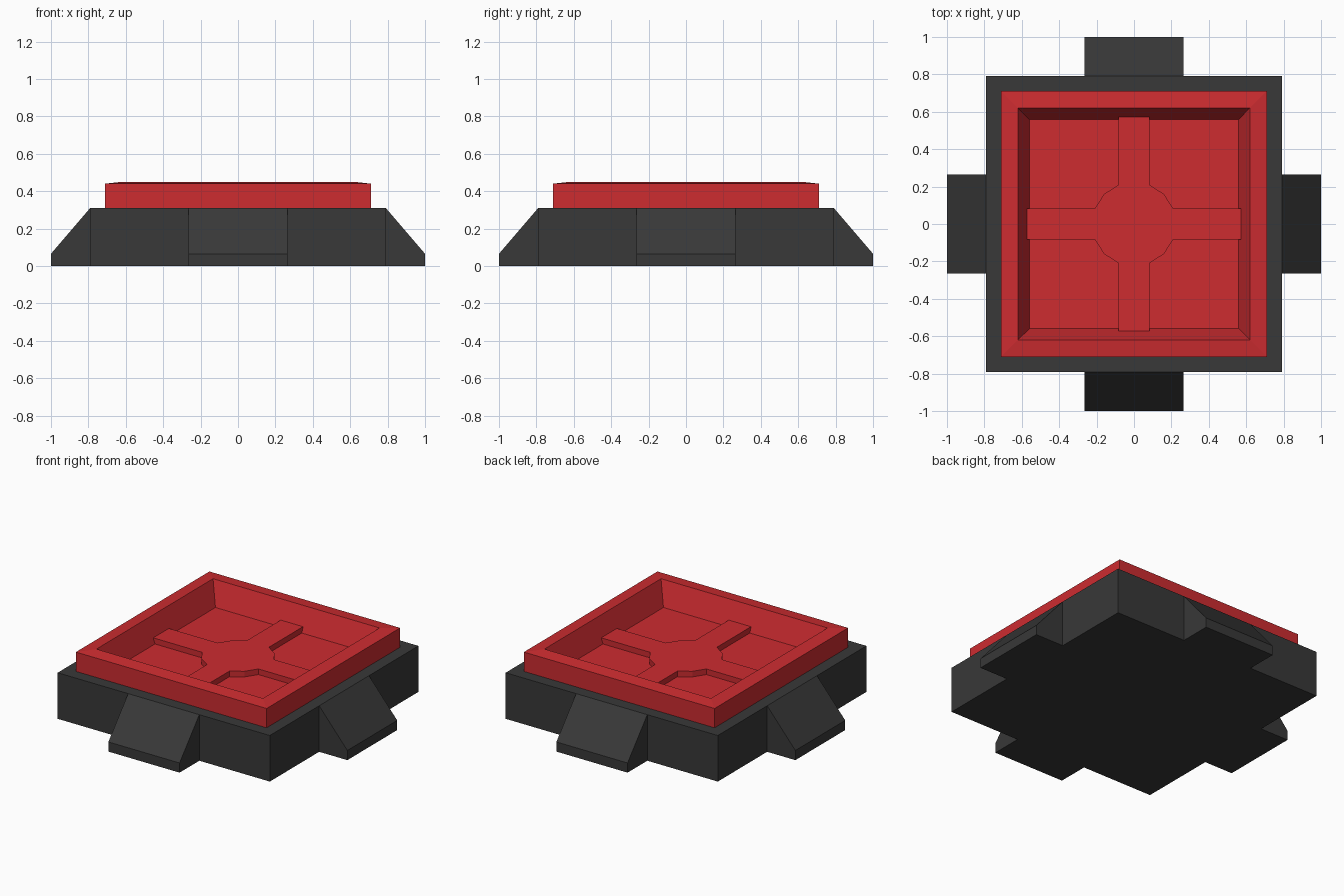
import bpy, bmesh
from math import cos, sin, pi, radians
from mathutils import Matrix

if "Cube" in bpy.data.objects:
    bpy.data.objects.remove(bpy.data.objects["Cube"])


def material(name, color):
    m = bpy.data.materials.new(name)
    m.diffuse_color = (*color, 1)
    m.use_nodes = True
    m.node_tree.nodes["Principled BSDF"].inputs["Base Color"].default_value = m.diffuse_color
    return m


def finish(name, bm, mat):
    bmesh.ops.recalc_face_normals(bm, faces=bm.faces)
    me = bpy.data.meshes.new(name)
    bm.to_mesh(me)
    bm.free()
    ob = bpy.data.objects.new(name, me)
    me.materials.append(mat)
    bpy.context.collection.objects.link(ob)
    return ob


def square_loft(name, rings, mat, cap_start, cap_end):
    """Skin a stack of square rings given as (half width, height)."""
    bm = bmesh.new()
    loops = [[bm.verts.new((sx * r, sy * r, z))
              for sx, sy in ((-1, -1), (1, -1), (1, 1), (-1, 1))]
             for r, z in rings]
    for a, b in zip(loops, loops[1:]):
        for i in range(4):
            j = (i + 1) % 4
            bm.faces.new((a[i], a[j], b[j], b[i]))
    if cap_start:
        bm.faces.new(loops[0][::-1])
    if cap_end:
        bm.faces.new(loops[-1])
    ob = finish(name, bm, mat)
    return ob


def prism(name, points, offset, mat, matrix=Matrix()):
    """Extrude a closed outline by an offset vector."""
    bm = bmesh.new()
    face = bm.faces.new([bm.verts.new(p) for p in points])
    ext = bmesh.ops.extrude_face_region(bm, geom=[face], use_keep_orig=True)
    verts = [v for v in ext["geom"] if isinstance(v, bmesh.types.BMVert)]
    bmesh.ops.translate(bm, verts=verts, vec=offset)
    bm.transform(matrix)
    return finish(name, bm, mat)


dark = material("dark_grey", (0.04, 0.04, 0.04))
red = material("red", (0.61, 0.025, 0.03))

# Base block, open on top where the tray sits
square_loft("base", [(0.79, 0), (0.79, 0.31), (0.71, 0.31)], dark, True, False)

# Tray: outer wall, slightly sloped rim, tapered inner wall, sunken floor
square_loft("tray", [(0.71, 0.31), (0.71, 0.44), (0.62, 0.45), (0.56, 0.295)],
            red, False, True)

# Four wedge-shaped side feet
wedge = [(0.79, 0), (1.0, 0), (1.0, 0.065), (0.79, 0.31)]
for i, side in enumerate(("right", "back", "left", "front")):
    prism(side + "_foot", [(x, -0.265, z) for x, z in wedge], (0, 0.53, 0),
          dark, Matrix.Rotation(i * pi / 2, 4, 'Z'))

# Raised cross with a round faceted hub on the tray floor
outline = []
for k in range(4):
    a = k * pi / 2
    hub = 0.226
    for x, y in ((0.573, -0.083), (0.573, 0.083), (0.21, 0.083),
                 (hub * cos(radians(45)), hub * sin(radians(45))), (0.083, 0.21)):
        outline.append((x * cos(a) - y * sin(a), x * sin(a) + y * cos(a), 0.295))
prism("cross", outline, (0, 0, 0.038), red)
